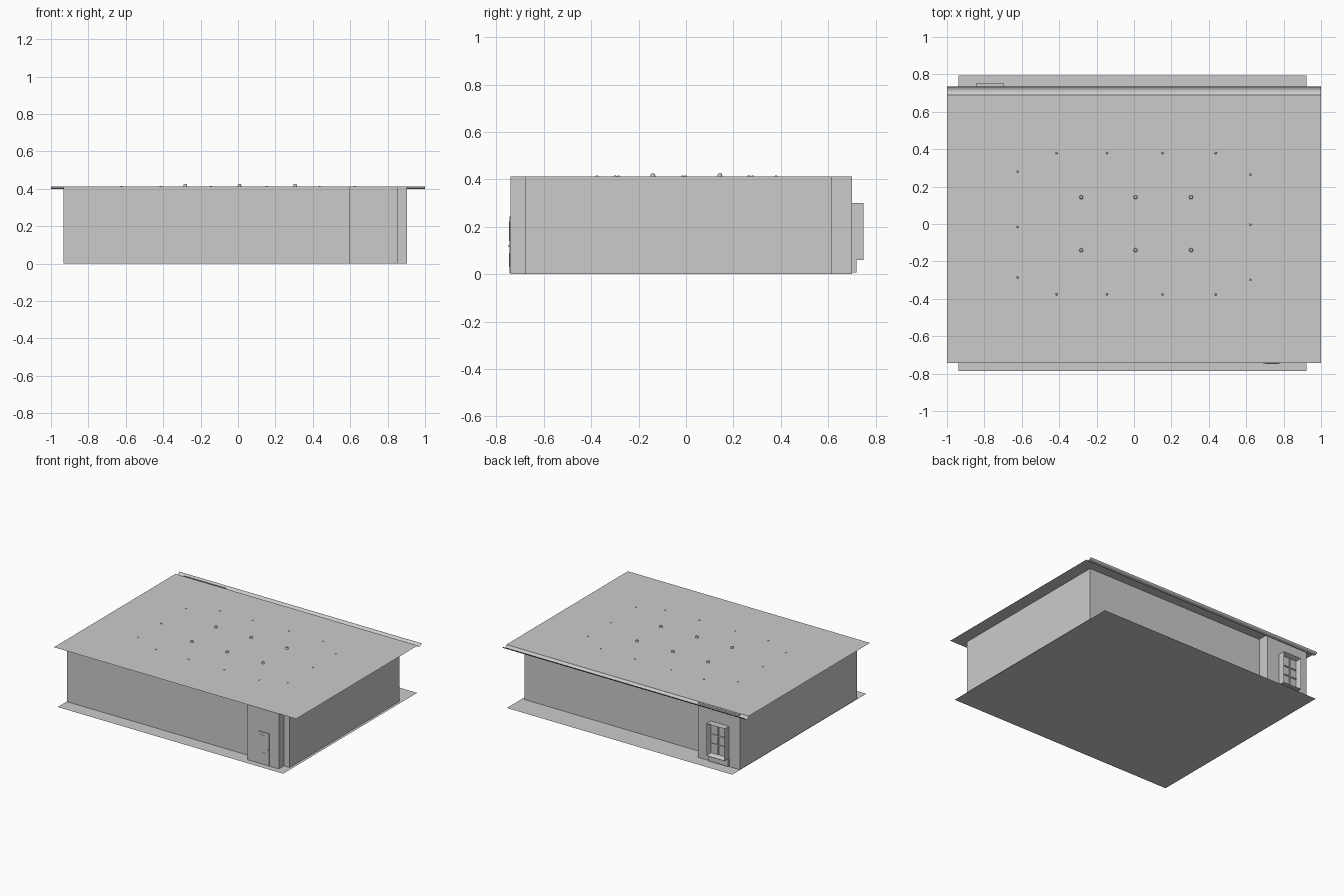
import bpy, bmesh, math

if "Cube" in bpy.data.objects:
    bpy.data.objects.remove(bpy.data.objects["Cube"])

TOP = 0.413  # roof height


def finish(name, bm, smooth=False):
    me = bpy.data.meshes.new(name)
    bm.to_mesh(me)
    bm.free()
    ob = bpy.data.objects.new(name, me)
    bpy.context.collection.objects.link(ob)
    if smooth:
        bpy.context.view_layer.objects.active = ob
        ob.select_set(True)
        bpy.ops.object.shade_smooth_by_angle(angle=math.radians(40))
        ob.select_set(False)
    return ob


def strip(name, a, b, closed=False, smooth=False):
    """Open sheet joining two matching point rows."""
    bm = bmesh.new()
    va, vb = [bm.verts.new(p) for p in a], [bm.verts.new(p) for p in b]
    n = len(a)
    for i in range(n if closed else n - 1):
        j = (i + 1) % n
        bm.faces.new((va[i], va[j], vb[j], vb[i]))
    return finish(name, bm, smooth)


def box(name, x0, x1, y0, y1, z0, z1):
    bm = bmesh.new()
    bmesh.ops.create_cube(bm, size=1)
    for v in bm.verts:
        v.co = (x1 if v.co.x > 0 else x0, y1 if v.co.y > 0 else y0,
                z1 if v.co.z > 0 else z0)
    return finish(name, bm)


def stud(name, x, y, r, h):
    bm = bmesh.new()
    bmesh.ops.create_cone(bm, cap_ends=True, segments=10, radius1=r,
                          radius2=r * 0.7, depth=h)
    bmesh.ops.translate(bm, verts=bm.verts, vec=(x, y, TOP + h / 2))
    return finish(name, bm)


# Floor sheet
strip("floor", [(-.938, -.786, 0), (.923, -.786, 0)],
      [(-.938, .794, 0), (.923, .794, 0)])

# Walls: one outline with the two entrance bays, extruded upwards
plan = [(-.934, -.68), (.595, -.68), (.595, -.74), (.855, -.74), (.855, -.68),
        (.903, -.68), (.903, .615), (-.59, .615), (-.59, .70), (-.934, .70)]
strip("walls", [(x, y, 0) for x, y in plan],
      [(x, y, TOP) for x, y in plan], closed=True)

# Roof sheet
strip("roof", [(-1, -.742, TOP), (1, -.742, TOP)],
      [(-1, .677, TOP), (1, .677, TOP)])

# Half-round gutter along the back edge
prof = [(.677, TOP), (.69, TOP)]
for i in range(1, 9):
    t = math.pi * i / 8
    prof.append((.7125 - .0225 * math.cos(t), TOP - .015 * math.sin(t)))
strip("gutter", [(1, y, z) for y, z in prof],
      [(-1, y, z) for y, z in prof], smooth=True)

# Roof studs: six large, ring of small ones
for x in (-.282, .008, .305):
    for y in (-.14, .143):
        stud("roof_vent", x, y, .011, .012)
for x in (-.415, -.145, .152, .437):
    for y in (-.376, .38):
        stud("roof_bolt", x, y, .006, .003)
for x, ys in ((-.623, (-.285, -.015, .28)), (.622, (-.3, -.002, .265))):
    for y in ys:
        stud("roof_bolt", x, y, .006, .003)

# Front door with window, lower panel and handle
box("front_door", .69, .78, -.746, -.74, .005, .243)
box("door_window", .703, .758, -.7475, -.745, .14, .222)
box("door_panel", .703, .758, -.7475, -.745, .03, .09)
box("door_handle", .762, .773, -.749, -.745, .115, .123)

# Back window frame: outer face inset and pushed in
bm = bmesh.new()
bmesh.ops.create_cube(bm, size=1)
for v in bm.verts:
    v.co = (-.77 + v.co.x * .15, .724 + v.co.y * .052, .18 + v.co.z * .24)
bm.normal_update()
face = max(bm.faces, key=lambda f: f.normal.y)
bmesh.ops.inset_region(bm, faces=[face], thickness=.018)
bmesh.ops.translate(bm, verts=face.verts, vec=(0, -.035, 0))
finish("back_window_frame", bm)

# Window bars and the step below
box("window_mullion", -.773, -.767, .714, .723, .078, .282)
for z in (.146, .214):
    box("window_bar", -.827, -.713, .714, .722, z - .003, z + .003)
box("back_step", -.85, -.69, .70, .72, .008, .06)
